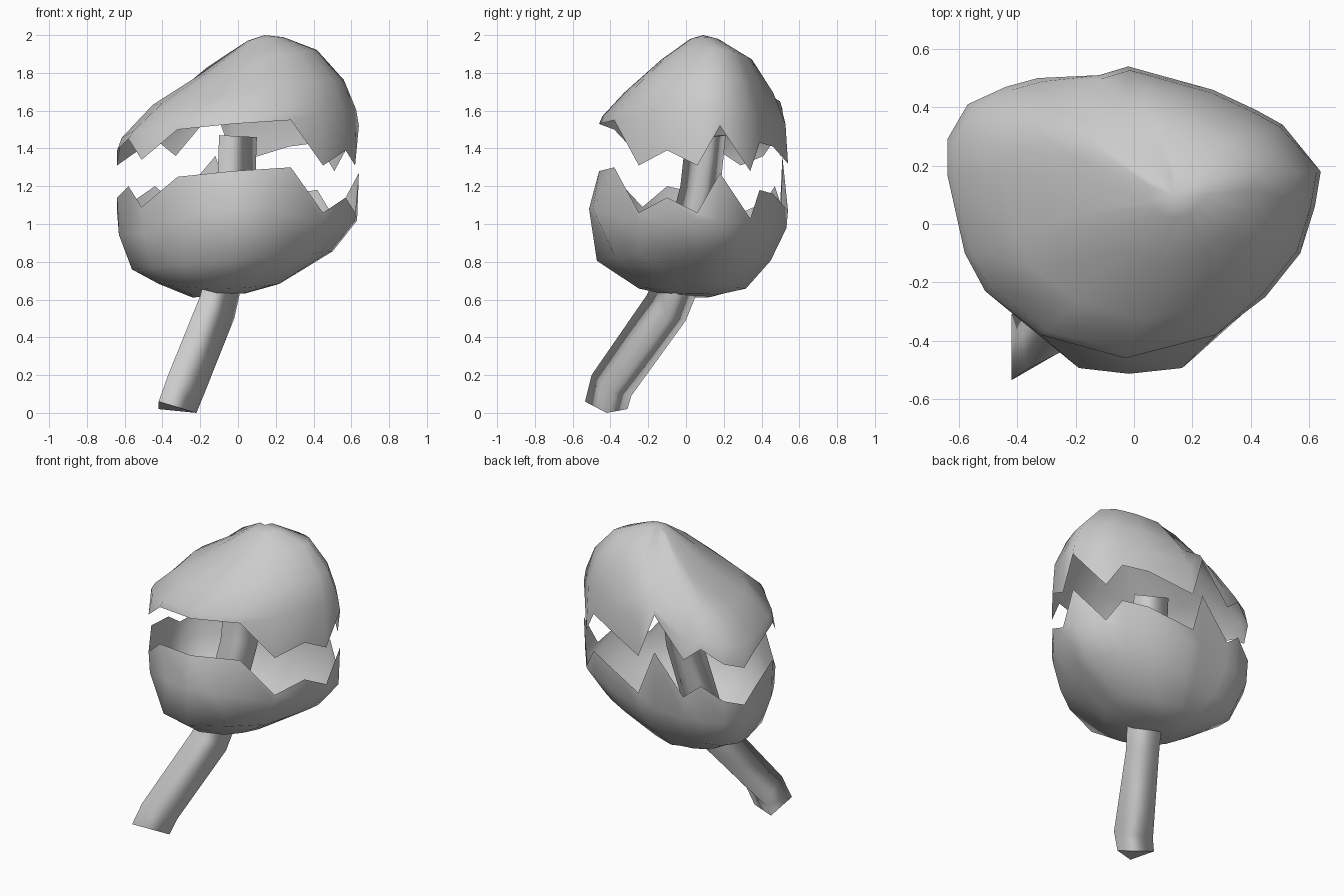
import bpy
import bmesh
from mathutils import Vector

default_cube = bpy.data.objects.get("Cube")
if default_cube:
    bpy.data.objects.remove(default_cube, do_unlink=True)

# One plain grey for everything
grey = bpy.data.materials.new("plain grey")
grey.use_nodes = True
grey_value = (0.6, 0.6, 0.6, 1)
grey.diffuse_color = grey_value
grey.node_tree.nodes["Principled BSDF"].inputs["Base Color"].default_value = grey_value

# Jagged crack line, counter-clockwise from the front
CRACK = [Vector(point) for point in (
    (-.03, -.46, 1.28), (.28, -.38, 1.30), (.45, -.25, 1.06), (.57, -.1, 1.14),
    (.62, .06, 1.06), (.64, .18, 1.27), (.51, .34, 1.03), (.42, .39, 1.18),
    (.27, .46, 1.16), (-.02, .54, 1.07), (-.12, .51, 1.36), (-.33, .5, 1.11),
    (-.44, .47, 1.2), (-.57, .41, 1.11), (-.64, .29, 1.06), (-.64, .17, 1.14),
    (-.58, -.1, 1.2), (-.51, -.23, 1.09), (-.32, -.38, 1.25))]
FRONT_INDICES = (-1, 0, 1)
FRONT_RIGHT_INDEX = 2
CREASE_INDEX = 11
GAP = Vector((0, 0, .25))


def tilted_ring(scale, shift_x, shift_y, height, slope):
    """Scaled copy of the crack outline lying on a plane that tilts along x."""
    ring = []
    for point in CRACK:
        x = point.x * scale + shift_x
        y = point.y * scale + shift_y
        ring.append(Vector((x, y, height + slope * x)))
    return ring


def loft(name, rings, tip=None, caps=False):
    """Skin a list of closed rings, with an optional tip point or end caps."""
    mesh_builder = bmesh.new()
    loops = [[mesh_builder.verts.new(point) for point in ring] for ring in rings]
    count = len(loops[0])
    for lower, upper in zip(loops, loops[1:]):
        for i in range(count):
            j = (i + 1) % count
            mesh_builder.faces.new((lower[i], lower[j], upper[j], upper[i]))
    if tip is not None:
        tip_vert = mesh_builder.verts.new(tip)
        for i in range(count):
            mesh_builder.faces.new((loops[-1][i], loops[-1][(i + 1) % count], tip_vert))
    if caps:
        mesh_builder.faces.new(loops[0][::-1])
        mesh_builder.faces.new(loops[-1])
    bmesh.ops.recalc_face_normals(mesh_builder, faces=mesh_builder.faces[:])
    for face in mesh_builder.faces:
        face.smooth = len(face.verts) == 4 or tip is not None
    if caps:
        for loop in (loops[0], loops[-1]):
            for i in range(count):
                edge = mesh_builder.edges.get((loop[i], loop[(i + 1) % count]))
                edge.smooth = False
    mesh = bpy.data.meshes.new(name)
    mesh_builder.to_mesh(mesh)
    mesh_builder.free()
    mesh.materials.append(grey)
    part = bpy.data.objects.new(name, mesh)
    bpy.context.collection.objects.link(part)
    return part


# Lower shell: bulges at the front below the crack, then closes underneath
belly = tilted_ring(.985, 0, 0, .98, .06)
lower_belly = tilted_ring(.83, -.03, 0, .81, .09)
underside = tilted_ring(.5, -.1, .01, .66, .05)
for point in underside:
    point.z += .25 * point.x ** 2
    point.y *= 1.13
for i in FRONT_INDICES:
    belly[i].x *= .6
    belly[i].y = belly[i].y * .25 - .4
    belly[i].z = 1.08
    lower_belly[i].y -= .06
lower_belly[0].y -= .03
lower_belly[FRONT_RIGHT_INDEX] += Vector((.04, -.04, 0))
loft("lower_shell",
     [CRACK, belly, lower_belly, underside, tilted_ring(.22, -.1, .03, .63, .08)],
     tip=Vector((-.1, .03, .625)))

# Upper shell: lopsided dome with a shallow crease behind its peak
upper_crack = [point + GAP for point in CRACK]
brow = tilted_ring(.97, .005, .003, 1.53, .12)
for point, edge in zip(brow, upper_crack):
    point.z = max(point.z, edge.z + .04)
shoulder = tilted_ring(.79, .055, .035, 1.69, .13)
crown = tilted_ring(.48, .11, .09, 1.855, .16)
for point in crown:
    if point.x < 0 and point.y < .26:
        point.z -= .03
peak_ring = tilted_ring(.15, .145, .09, 1.965, .1)
for i in (CREASE_INDEX, CREASE_INDEX + 1):
    peak_ring[i].z -= .04
loft("upper_shell", [upper_crack, brow, shoulder, crown, peak_ring],
     tip=Vector((.14, .09, 2)))

# Stem: bent three-sided rod, each section is front, back and side corner
stem_sections = (
    ((-.42, -.535, .06), (-.42, -.31, .02), (-.22, -.42, 0)),
    ((-.37, -.5, .2), (-.395, -.29, .09), (-.175, -.4, .11)),
    ((-.2, -.21, .62), (-.2, 0, .49), (-.02, -.1, .5)),
    ((-.17, -.15, .74), (-.17, .06, .64), (.02, -.04, .68)),
    ((-.11, -.03, 1.2), (-.11, .18, 1.17), (.09, .08, 1.18)),
    ((-.1, 0, 1.47), (-.1, .21, 1.47), (.1, .12, 1.46)))
loft("stem", [[Vector(corner) for corner in section] for section in stem_sections],
     caps=True)
